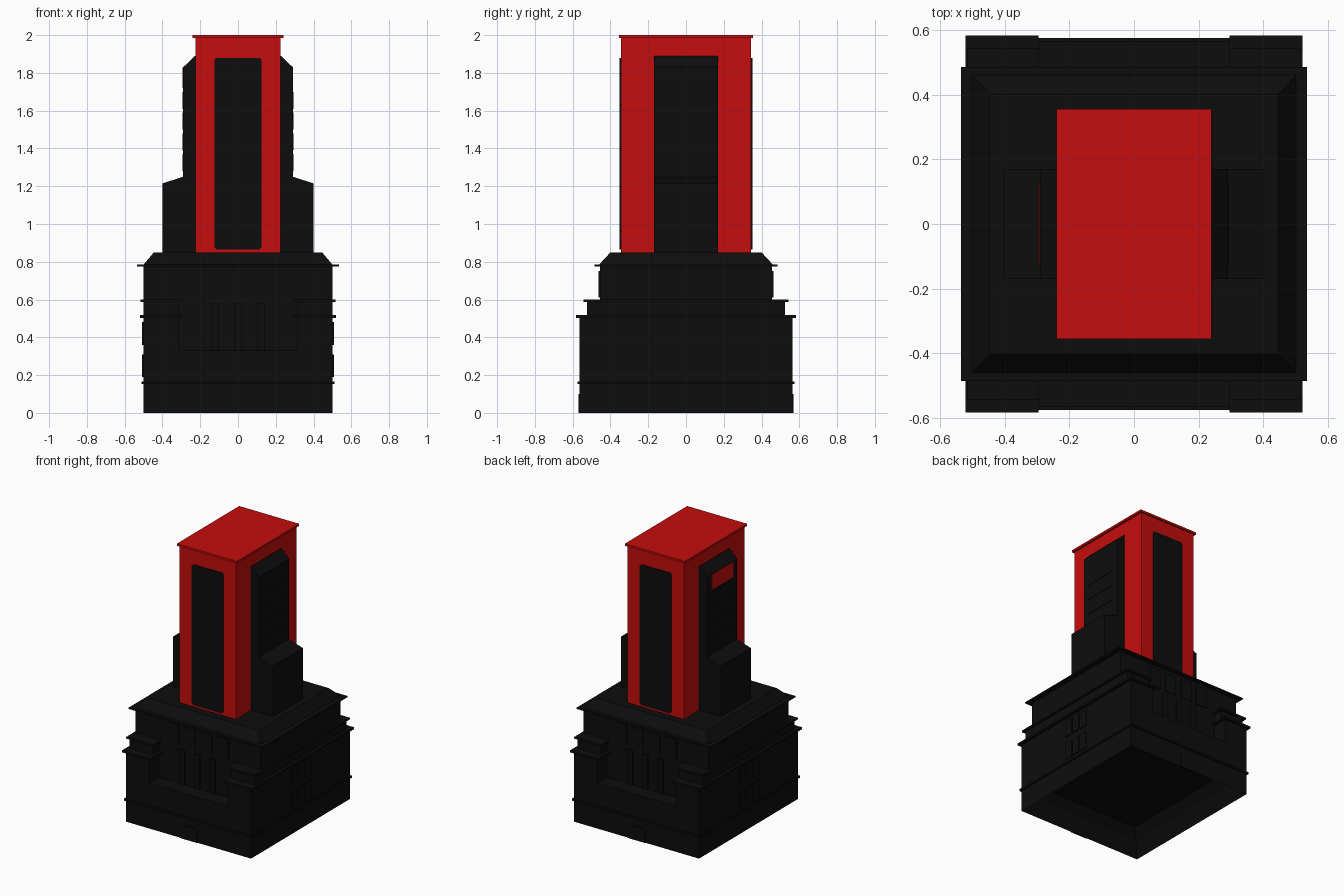
import bpy, bmesh

old = bpy.data.objects.get("Cube")
if old:
    bpy.data.objects.remove(old, do_unlink=True)


def material(name, rgb):
    m = bpy.data.materials.new(name)
    m.use_nodes = True
    m.diffuse_color = (*rgb, 1)
    m.node_tree.nodes["Principled BSDF"].inputs["Base Color"].default_value = (*rgb, 1)
    return m


BLACK = material("black", (0.004, 0.004, 0.004))
RED = material("red", (0.56, 0.004, 0.004))


def finish(name, bm, mat):
    bmesh.ops.recalc_face_normals(bm, faces=bm.faces)
    me = bpy.data.meshes.new(name)
    bm.to_mesh(me)
    bm.free()
    me.materials.append(mat)
    ob = bpy.data.objects.new(name, me)
    bpy.context.collection.objects.link(ob)
    return ob


def prism(name, pts, place, lo, hi, mat=BLACK):
    """Extrude a 2D outline; place(u, v, w) maps it into space."""
    bm = bmesh.new()
    rings = [[bm.verts.new(place(u, v, w)) for u, v in pts] for w in (lo, hi)]
    n = len(pts)
    for ring in rings:
        bm.faces.new(ring)
    for i in range(n):
        j = (i + 1) % n
        bm.faces.new((rings[0][i], rings[0][j], rings[1][j], rings[1][i]))
    return finish(name, bm, mat)


def box(name, x, y, z, mat=BLACK):
    pts = [(x[0], y[0]), (x[1], y[0]), (x[1], y[1]), (x[0], y[1])]
    return prism(name, pts, lambda u, v, w: (u, v, w), z[0], z[1], mat)


def slab(name, hx, hy, z0, z1, mat=BLACK):
    return box(name, (-hx, hx), (-hy, hy), (z0, z1), mat)


def span(s, a, b):
    return tuple(sorted((s * a, s * b)))


# Ground storey with a stepped hollow underside
bm = bmesh.new()
bmesh.ops.create_cube(bm, size=1)
for v in bm.verts:
    v.co = (v.co.x, v.co.y * 1.13, (v.co.z + 0.5) * 0.33)
bm.normal_update()
bottom = min(bm.faces, key=lambda f: f.calc_center_median().z)
for rim, depth in ((0.08, 0.1), (0.16, 0.1)):
    bmesh.ops.inset_region(bm, faces=[bottom], thickness=rim)
    for v in bottom.verts:
        v.co.z += depth
finish("ground_storey", bm, BLACK)
slab("plinth_moulding", 0.51, 0.575, 0.153, 0.167)

# Recessed core and main cornice
slab("upper_storey", 0.5, 0.455, 0.33, 0.78)
slab("main_cornice", 0.535, 0.485, 0.775, 0.785)

# Corner pavilions with their ledges
for sx, side in ((1, "left"), (-1, "right")):
    for sy, end in ((1, "back"), (-1, "front")):
        tag = f"{end}_{side}"
        box("pavilion_" + tag, span(sx, 0.315, 0.5), span(sy, 0.4, 0.565), (0.33, 0.51))
        box("pavilion_step_" + tag, span(sx, 0.315, 0.5), span(sy, 0.4, 0.525), (0.51, 0.595))
        box("lower_ledge_" + tag, span(sx, 0.295, 0.52), span(sy, 0.4, 0.583), (0.503, 0.517))
        box("upper_ledge_" + tag, span(sx, 0.295, 0.515), span(sy, 0.4, 0.543), (0.588, 0.6))
    box("lower_side_ledge_" + side, span(sx, 0.49, 0.52), (-0.4, 0.4), (0.503, 0.517))
    box("upper_side_ledge_" + side, span(sx, 0.49, 0.515), (-0.4, 0.4), (0.588, 0.6))

    # Side windows, three panes in two rows
    for row, z in enumerate(((0.19, 0.31), (0.36, 0.48))):
        for i in (-1, 0, 1):
            box(f"side_window_{side}_{row}_{i + 2}", span(sx, 0.498, 0.507),
                (i * 0.074 - 0.033, i * 0.074 + 0.033), z)

# Front and back windows, piers and doors
for sy, end in ((1, "back"), (-1, "front")):
    for i, x in enumerate((-0.2, -0.07, 0.07, 0.2)):
        box(f"upper_window_{end}_{i + 1}", (x - 0.045, x + 0.045), span(sy, 0.45, 0.462), (0.61, 0.75))
    for i, x in enumerate((-0.12, 0, 0.12)):
        box(f"balcony_pier_{end}_{i + 1}", (x - 0.02, x + 0.02), span(sy, 0.45, 0.468), (0.33, 0.58))
    box("door_" + end, (-0.07, 0.07), span(sy, 0.56, 0.57), (0, 0.1))

# Sloping roof below the tower
bm = bmesh.new()
bmesh.ops.create_cube(bm, size=2)
for v in bm.verts:
    top = v.co.z > 0
    hx, hy, z = (0.445, 0.4, 0.85) if top else (0.5, 0.46, 0.785)
    v.co = (v.co.x * hx, v.co.y * hy, z)
finish("roof_slope", bm, BLACK)

# Tower shaft and cap
slab("tower_shaft", 0.225, 0.345, 0.84, 1.99, RED)
slab("tower_cap", 0.24, 0.356, 1.985, 2.0, RED)

# Tall end panels with clipped corners
c = 0.012
outline = [(-0.125 + c, 0.865), (0.125 - c, 0.865), (0.125, 0.865 + c), (0.125, 1.88 - c),
           (0.125 - c, 1.88), (-0.125 + c, 1.88), (-0.125, 1.88 - c), (-0.125, 0.865 + c)]
for sy, end in ((1, "back"), (-1, "front")):
    prism("tall_panel_" + end, outline, lambda u, v, w: (u, w, v), sy * 0.343, sy * 0.351)

# Stepped side buttresses with sloping shoulders
upper = [(0.2, 0.84), (0.29, 0.84), (0.29, 1.83), (0.228, 1.89), (0.2, 1.89)]
lower = [(0.28, 0.84), (0.4, 0.84), (0.4, 1.215), (0.29, 1.25), (0.28, 1.25)]
for sx, side in ((1, "left"), (-1, "right")):
    put = lambda u, v, w, s=sx: (s * u, w, v)
    prism("upper_buttress_" + side, upper, put, -0.17, 0.17)
    prism("lower_buttress_" + side, lower, put, -0.17, 0.17)
    for i in range(4):
        z = 1.28 + i * 0.11
        box(f"buttress_window_{side}_{i + 1}", span(sx, 0.288, 0.293), (-0.125, 0.125), (z, z + 0.09))

# Red sign plate on one buttress
box("sign_plate", (-0.294, -0.288), (-0.125, 0.125), (1.72, 1.828), RED)
